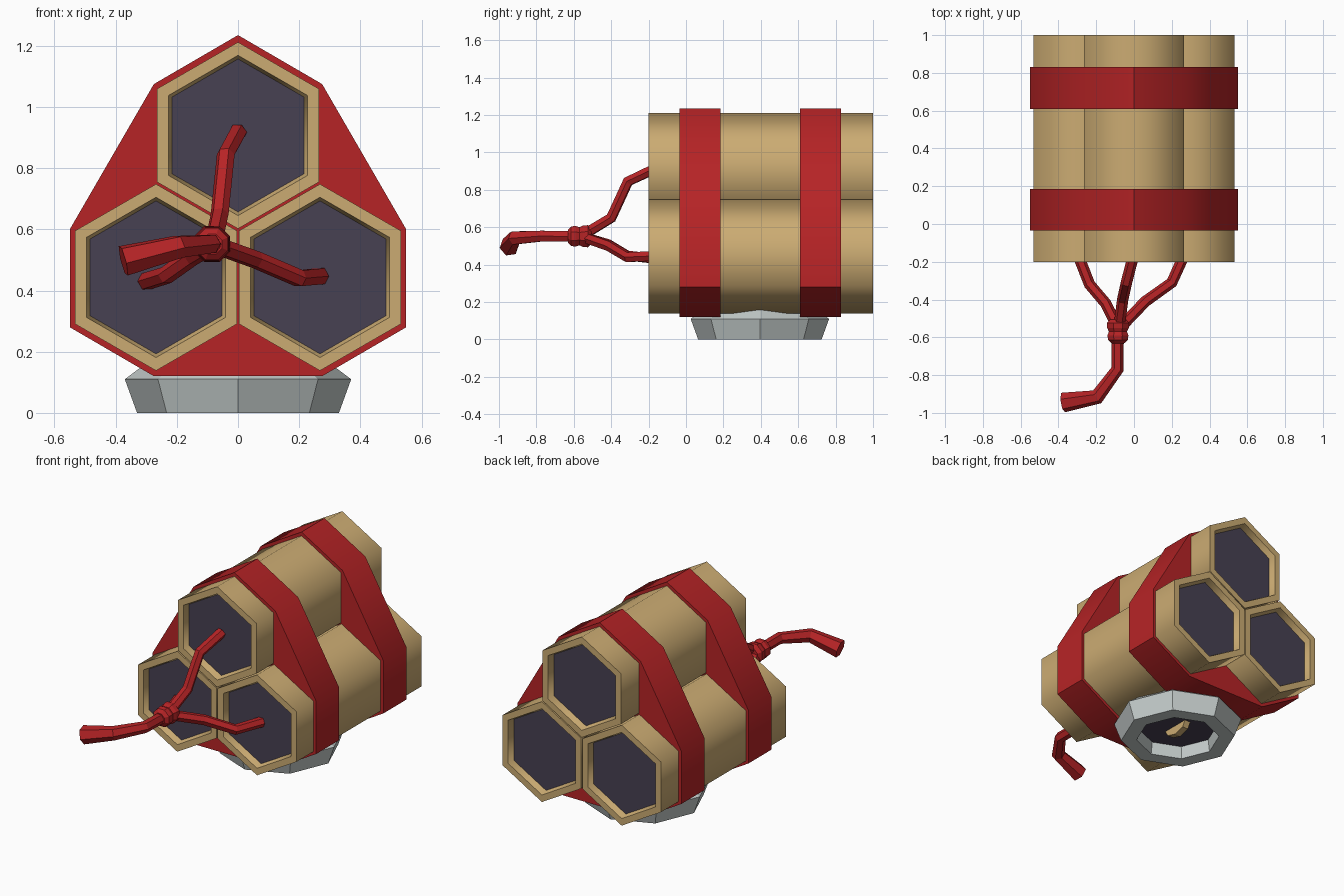
import bpy, bmesh, math
from mathutils import Vector

if "Cube" in bpy.data.objects:
    bpy.data.objects.remove(bpy.data.objects["Cube"])


def material(name, rgb):
    m = bpy.data.materials.new(name)
    m.diffuse_color = (*rgb, 1)
    m.use_nodes = True
    m.node_tree.nodes["Principled BSDF"].inputs["Base Color"].default_value = m.diffuse_color
    return m


TAN = material("tan card", (0.60, 0.41, 0.17))
DARK = material("dark purple", (0.063, 0.053, 0.085))
RED = material("red", (0.47, 0.017, 0.019))
GREY = material("pale grey", (0.56, 0.61, 0.60))


def finish(bm, name, mats, smooth=None):
    bmesh.ops.recalc_face_normals(bm, faces=bm.faces)
    me = bpy.data.meshes.new(name)
    bm.to_mesh(me)
    bm.free()
    for m in mats:
        me.materials.append(m)
    ob = bpy.data.objects.new(name, me)
    bpy.context.collection.objects.link(ob)
    if smooth:
        bpy.ops.object.select_all(action='DESELECT')
        ob.select_set(True)
        bpy.context.view_layer.objects.active = ob
        bpy.ops.object.shade_smooth_by_angle(angle=math.radians(smooth))
    return ob


def turned(name, profile, sides, centre, axis, mats, phase=0.0, caps=(0, 0), smooth=None):
    """Closed turned solid from (radius, distance along axis) pairs."""
    bm = bmesh.new()
    rings = []
    for r, t in profile:
        ring = []
        for i in range(sides):
            a = phase + math.tau * i / sides
            u, v = r * math.cos(a), r * math.sin(a)
            p = Vector((u, t, v)) if axis == 'Y' else Vector((u, v, t))
            ring.append(bm.verts.new(p + Vector(centre)))
        rings.append(ring)
    for a, b in zip(rings, rings[1:]):
        for i in range(sides):
            j = (i + 1) % sides
            bm.faces.new((a[i], a[j], b[j], b[i]))
    for ring, idx in zip((rings[0], rings[-1]), caps):
        bm.faces.new(ring).material_index = idx
    return finish(bm, name, mats, smooth)


def extruded(name, points, depth, mats, smooth=None):
    """Prism from a list of 3D outline points."""
    bm = bmesh.new()
    f = bm.faces.new([bm.verts.new(p) for p in points])
    out = bmesh.ops.extrude_face_region(bm, geom=[f])
    bmesh.ops.translate(bm, vec=depth,
                        verts=[v for v in out['geom'] if isinstance(v, bmesh.types.BMVert)])
    return finish(bm, name, mats, smooth)


def cord(name, points, radii):
    """Six-sided cord along a path, turned into a mesh."""
    cu = bpy.data.curves.new(name, 'CURVE')
    cu.dimensions = '3D'
    cu.bevel_depth = 1.0
    cu.bevel_resolution = 1
    cu.use_fill_caps = True
    sp = cu.splines.new('POLY')
    sp.points.add(len(points) - 1)
    for q, p, r in zip(sp.points, points, radii):
        q.co = (*p, 1)
        q.radius = r
    sp.use_smooth = False
    cu.materials.append(RED)
    ob = bpy.data.objects.new(name, cu)
    bpy.context.collection.objects.link(ob)
    bpy.ops.object.select_all(action='DESELECT')
    ob.select_set(True)
    bpy.context.view_layer.objects.active = ob
    bpy.ops.object.convert(target='MESH')
    for f in bpy.context.object.data.polygons:
        f.use_smooth = False


# Three hexagonal tubes with recessed dark ends
tube = [(0.25, -0.16), (0.262, -0.2), (0.305, -0.2),
        (0.305, 1.0), (0.262, 1.0), (0.25, 0.96)]
for name, x, z in (("top_tube", 0, 0.907), ("left_tube", -0.268, 0.443), ("right_tube", 0.268, 0.443)):
    turned(name, tube, 6, (x, 0, z), 'Y', [TAN, DARK], math.pi / 2, (1, 1), 65)

# Two filled bands around the bundle
half = [(0.275, 1.075), (0.55, 0.6), (0.55, 0.28), (0.275, 0.12)]
outline = [(0, 1.235)] + half + [(-x, z) for x, z in reversed(half)]
for name, y in (("front_band", -0.035), ("back_band", 0.61)):
    extruded(name, [(x, y, z) for x, z in outline], (0, 0.22, 0), [RED], 40)

# Hollow eight-sided foot under the bundle, with a dark inside
foot = [(0.23, 0.075), (0.24, 0), (0.33, 0), (0.37, 0.11), (0.20, 0.2375)]
turned("foot", foot, 8, (0, 0.395, 0), 'Z', [GREY, DARK], 0, (1, 0))

# Small tan tab inside the foot
tab = [(0.095 * math.cos(math.pi * i / 4), 0.085 - 0.065 * math.sin(math.pi * i / 4)) for i in range(5)]
extruded("foot_tab", [(-0.02, 0.395 + y, z) for y, z in tab], (0.04, 0, 0), [TAN])

# Three fuses meeting at the knot
cord("top_fuse", [(0.0, -0.155, 0.918), (-0.04, -0.31, 0.845), (-0.06, -0.40, 0.65),
                  (-0.078, -0.54, 0.565)], [0.03] * 4)
cord("right_fuse", [(0.27, -0.155, 0.447), (0.20, -0.31, 0.44), (0.06, -0.41, 0.50),
                    (-0.065, -0.54, 0.545)], [0.03] * 4)
cord("left_fuse", [(-0.30, -0.155, 0.43), (-0.235, -0.32, 0.45), (-0.15, -0.42, 0.51),
                   (-0.09, -0.54, 0.545)], [0.03] * 4)

# Joined tail that thickens to its end
cord("tail_fuse", [(-0.085, -0.56, 0.55), (-0.088, -0.77, 0.553), (-0.195, -0.915, 0.543),
                   (-0.375, -0.945, 0.497)], [0.032, 0.033, 0.04, 0.053])

# Knot with two bulging turns
knot = [(0.035, -0.632), (0.056, -0.615), (0.060, -0.59), (0.052, -0.57),
        (0.062, -0.55), (0.064, -0.525), (0.045, -0.505)]
turned("knot", knot, 8, (-0.085, 0, 0.552), 'Y', [RED], math.pi / 8)
